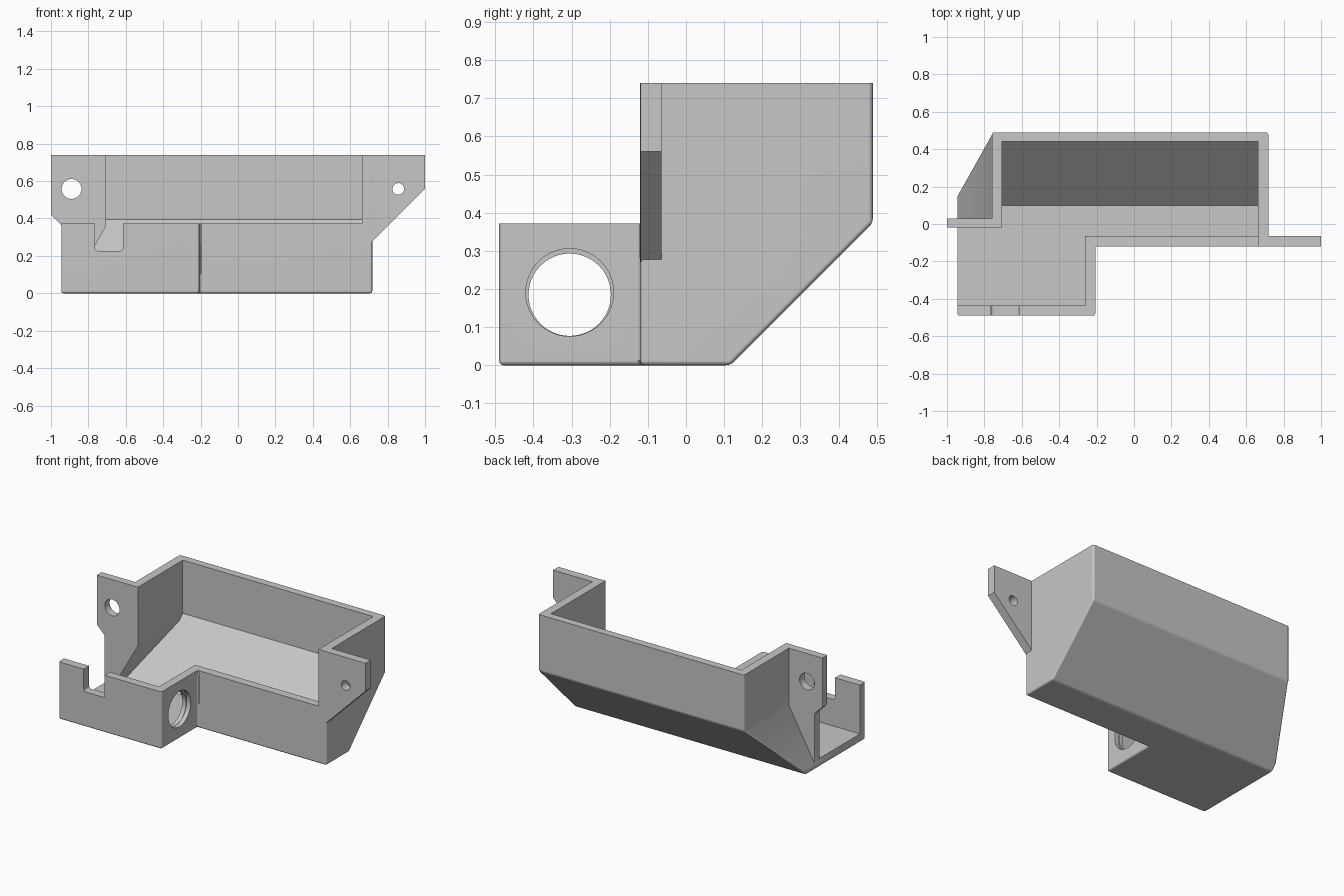
import bpy, bmesh, math

if "Cube" in bpy.data.objects:
    bpy.data.objects.remove(bpy.data.objects["Cube"])

grey = bpy.data.materials.new("light grey plastic")
grey.diffuse_color = (0.57, 0.57, 0.57, 1)
grey.use_nodes = True
grey.node_tree.nodes["Principled BSDF"].inputs["Base Color"].default_value = grey.diffuse_color


def prism(name, pts, axis, lo, hi):
    """Closed prism along an axis (x: outline is y,z; y: outline is x,z)."""
    bm = bmesh.new()
    place = (lambda p, d: (d, *p)) if axis == "x" else (lambda p, d: (p[0], d, p[1]))
    a = [bm.verts.new(place(p, lo)) for p in pts]
    b = [bm.verts.new(place(p, hi)) for p in pts]
    bm.faces.new(a)
    bm.faces.new(b[::-1])
    for i in range(len(pts)):
        j = (i + 1) % len(pts)
        bm.faces.new((a[j], a[i], b[i], b[j]))
    bmesh.ops.recalc_face_normals(bm, faces=bm.faces)
    me = bpy.data.meshes.new(name)
    bm.to_mesh(me)
    bm.free()
    me.materials.append(grey)
    ob = bpy.data.objects.new(name, me)
    bpy.context.collection.objects.link(ob)
    return ob


def box(name, x, y, z):
    return prism(name, [(x[0], z[0]), (x[1], z[0]), (x[1], z[1]), (x[0], z[1])], "y", *y)


def disc(name, axis, centre, r, lo, hi):
    pts = [(centre[0] + r * math.cos(a), centre[1] + r * math.sin(a))
           for a in (math.tau * i / 48 for i in range(48))]
    return prism(name, pts, axis, lo, hi)


def boolean(ob, other, op="DIFFERENCE"):
    mod = ob.modifiers.new("cut", "BOOLEAN")
    mod.operation, mod.solver, mod.object = op, "EXACT", other
    bpy.context.view_layer.objects.active = ob
    bpy.ops.object.modifier_apply(modifier=mod.name)
    bpy.data.objects.remove(other)


def bevel(ob, width, keep):
    """Round the edges for which keep(edge) is true."""
    bm = bmesh.new()
    bm.from_mesh(ob.data)
    bmesh.ops.remove_doubles(bm, verts=bm.verts, dist=1e-5)
    bmesh.ops.dissolve_limit(bm, angle_limit=0.01, verts=bm.verts, edges=bm.edges)
    edges = [e for e in bm.edges if e.calc_face_angle(0) > 0.3 and keep(e)]
    bmesh.ops.bevel(bm, geom=edges, offset=width, offset_type="OFFSET", segments=3,
                    profile=0.5, affect="EDGES", clamp_overlap=False)
    bmesh.ops.recalc_face_normals(bm, faces=bm.faces)
    bm.to_mesh(ob.data)
    bm.free()


T = 1.0  # overshoot height, trimmed later

# Outer block with sloped back, stepped front and sloped left end
tray = prism("tray", [(-.49, 0), (.117, 0), (.49, .373), (.49, T), (-.49, T)], "x", -.945, .718)
boolean(tray, box("front_step", (-.207, 1.2), (-.8, -.12), (-.3, 1.3)))
boolean(tray, prism("left_slope", [(-.99, -.04), (-.76, .37), (-.76, 1.3), (-.99, 1.3)],
                    "y", .03, .8))
bevel(tray, .012, lambda e: all(abs(v.co.y - .03) > .001 for v in e.verts)
      and not all(v.co.z > T - .001 for v in e.verts))

# Mounting tabs
boolean(tray, prism("left_tab", [(-1, .42), (-.945, .365), (-.74, .365), (-.74, .85), (-1, .85)],
                    "y", -.05, .0295), "UNION")
boolean(tray, prism("right_tab", [(.69, .25), (1, .56), (1, .85), (.69, .85)],
                    "y", -.1195, -.0645), "UNION")

# Hollow interior, with the wall behind the left tab kept
cavity = prism("cavity", [(-.435, .055), (.1, .055), (.44, .395), (.44, 1.2), (-.435, 1.2)],
               "x", -1.2, .662)
boolean(cavity, box("inner_step", (-.262, 1.2), (-.8, -.065), (-.3, 1.5)))
boolean(cavity, prism("left_wall", [(-1.4, -.1), (-.967, -.1), (-.705, .36), (-.705, 1.4), (-1.4, 1.4)],
                      "y", -.02, .8))
boolean(tray, cavity)

# Trim the front rim and the top rim
boolean(tray, box("front_trim", (-1.2, .6625), (-.8, -.04), (.372, 1.3)))
boolean(tray, box("top_trim", (-1.3, 1.3), (-.8, .8), (.74, 1.4)))

# Rounded notch in the front wall
notch = box("notch", (-.765, -.615), (-.7, -.3), (.227, .6))
bevel(notch, .015, lambda e: abs(e.verts[0].co.y - e.verts[1].co.y) > .1)
boolean(tray, notch)

# Side port with an inner lip, and the screw holes
boolean(tray, disc("port", "x", (-.305, .185), .108, -.4, -.1))
boolean(tray, disc("port_recess", "x", (-.305, .191), .115, -.235, -.1))
boolean(tray, disc("left_hole", "y", (-.89, .558), .053, -.1, .1))
boolean(tray, disc("right_hole", "y", (.857, .558), .031, -.2, 0))

# Smooth rounded corners, flat panels
bpy.ops.object.select_all(action="DESELECT")
tray.select_set(True)
bpy.context.view_layer.objects.active = tray
bpy.ops.object.shade_smooth_by_angle(angle=math.radians(32))
weighted = tray.modifiers.new("flat_panels", "WEIGHTED_NORMAL")
weighted.keep_sharp = True
